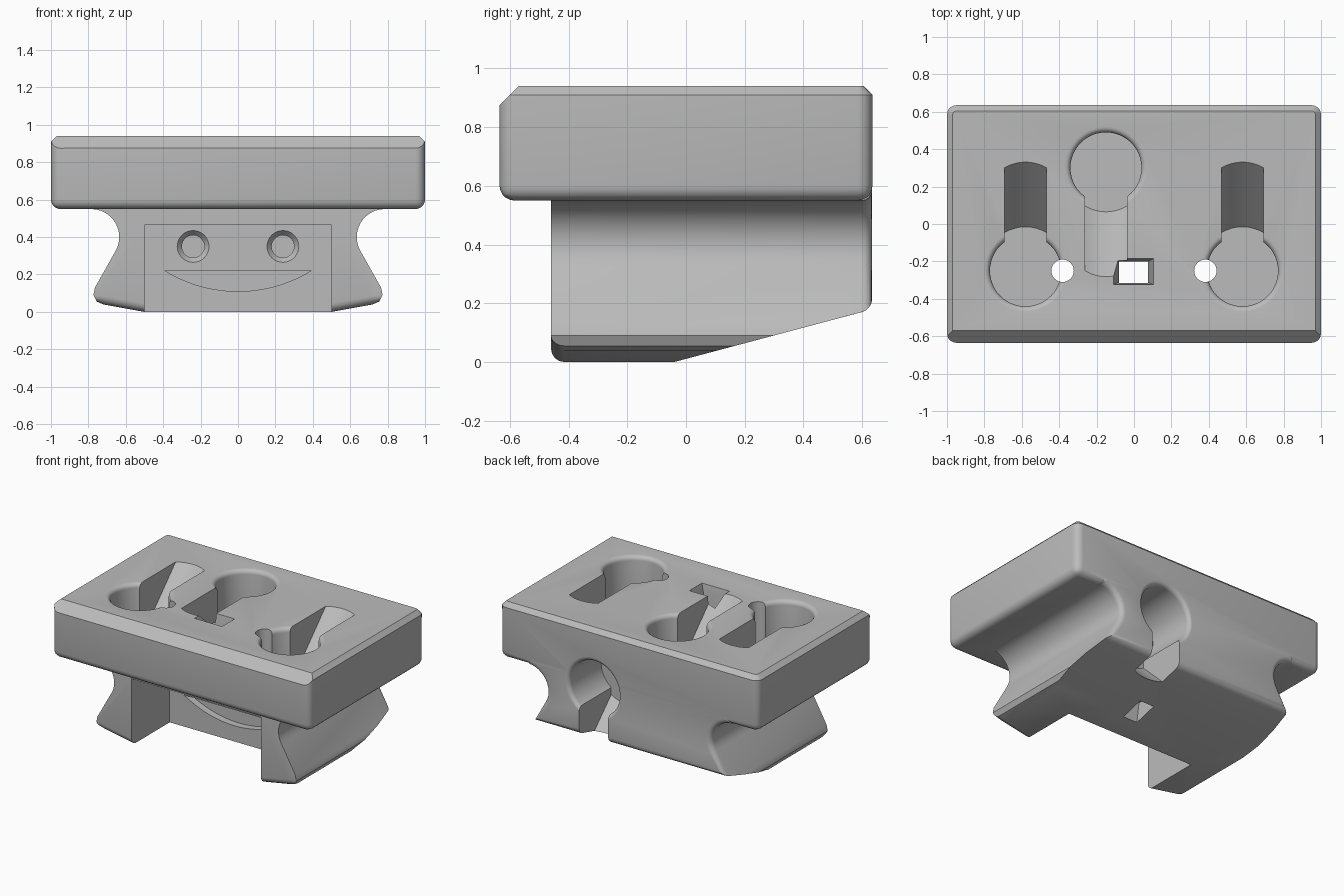
import bpy, bmesh, math
from mathutils import Matrix, Vector

if "Cube" in bpy.data.objects:
    bpy.data.objects.remove(bpy.data.objects["Cube"], do_unlink=True)

grey = bpy.data.materials.new("mid_grey")
grey.use_nodes = True
grey.diffuse_color = (0.5, 0.5, 0.5, 1)
grey.node_tree.nodes["Principled BSDF"].inputs["Base Color"].default_value = (0.5, 0.5, 0.5, 1)


def finish(name, bm, matrix=None):
    if matrix:
        bm.transform(matrix)
    bmesh.ops.recalc_face_normals(bm, faces=bm.faces)
    mesh = bpy.data.meshes.new(name)
    bm.to_mesh(mesh)
    bm.free()
    mesh.materials.append(grey)
    obj = bpy.data.objects.new(name, mesh)
    bpy.context.collection.objects.link(obj)
    return obj


def loft(ring_a, ring_b):
    bm = bmesh.new()
    a, b = ([bm.verts.new(p) for p in ring] for ring in (ring_a, ring_b))
    bm.faces.new(a)
    bm.faces.new(b[::-1])
    for i in range(len(a)):
        j = (i + 1) % len(a)
        bm.faces.new((a[i], b[i], b[j], a[j]))
    return bm


def rect(x0, x1, y0, y1, z):
    return [(x0, y0, z), (x1, y0, z), (x1, y1, z), (x0, y1, z)]


def lathe(profile, steps=48):
    """Closed solid turned around z from (radius, height) pairs."""
    bm = bmesh.new()
    rings = []
    for r, z in profile:
        rings.append([bm.verts.new((r * math.cos(t), r * math.sin(t), z))
                      for t in (2 * math.pi * i / steps for i in range(steps))])
    for a, b in zip(rings, rings[1:]):
        for i in range(steps):
            j = (i + 1) % steps
            bm.faces.new((a[i], a[j], b[j], b[i]))
    bm.faces.new(rings[0])
    bm.faces.new(rings[-1])
    return bm


def combine(target, tool, operation='DIFFERENCE'):
    mod = target.modifiers.new("shape", 'BOOLEAN')
    mod.operation, mod.object, mod.solver = operation, tool, 'EXACT'
    bpy.context.view_layer.objects.active = target
    bpy.ops.object.modifier_apply(modifier=mod.name)
    bpy.data.objects.remove(tool, do_unlink=True)


def place(x, y, z, angle=0, axis='Z'):
    return Matrix.Translation((x, y, z)) @ Matrix.Rotation(math.radians(angle), 4, axis)


def cut_plane(bm, point, normal):
    res = bmesh.ops.bisect_plane(bm, geom=bm.verts[:] + bm.edges[:] + bm.faces[:],
                                 plane_co=point, plane_no=normal, clear_outer=True)
    edges = [e for e in res["geom_cut"] if isinstance(e, bmesh.types.BMEdge)]
    bmesh.ops.contextual_create(bm, geom=edges)


def round_edges(bm, test, size, segments):
    edges = [e for e in bm.edges if test(*(v.co for v in e.verts))]
    bmesh.ops.bevel(bm, geom=edges, offset=size, segments=segments,
                    profile=0.5, affect='EDGES', clamp_overlap=False)


# Top slab: rounded sides and underside, chamfered top, larger front chamfer
TOP, BACK = 0.94, 0.635
bm = loft(rect(-1, 1, -BACK, BACK, 0.55), rect(-1, 1, -BACK, BACK, TOP))
round_edges(bm, lambda a, b: min(a.z, b.z) < 0.6, 0.05, 5)
round_edges(bm, lambda a, b: min(a.z, b.z) > TOP - 0.001, 0.03, 1)
cut_plane(bm, (0, -BACK, 0.875), (0, -1, 1))
holder = finish("mount_block", bm)

# Dovetail foot: waisted profile run front to back, sloped underneath
half = [(0.5, 0), (0.72, 0.04), (0.755, 0.055), (0.773, 0.09), (0.765, 0.13)]
for i in range(13):
    t = math.radians(210 - 10 * i)
    half.append((0.785 + 0.15 * math.cos(t), 0.4 + 0.15 * math.sin(t)))
half += [(0.785, 0.6), (0.7, 0.7)]
outline = half + [(-x, z) for x, z in reversed(half)]
REAR = BACK - 0.001
bm = loft([(x, -0.46, z) for x, z in outline], [(x, REAR, z) for x, z in outline])
bmesh.ops.recalc_face_normals(bm, faces=bm.faces)
cut_plane(bm, (0, -0.04, 0), (0, 0.266, -1))
round_edges(bm, lambda a, b: min(a.y, b.y) > REAR - 0.001, 0.035, 4)
round_edges(bm, lambda a, b: max(a.y, b.y) < -0.459 and max(a.z, b.z) < 0.06, 0.045, 4)
foot = finish("dovetail_foot", bm)
combine(holder, foot, 'UNION')

# Front recess between the two legs
combine(holder, finish("recess_cutter", loft(rect(-0.5, 0.5, -0.7, -0.04, -0.2),
                                             rect(-0.5, 0.5, -0.7, -0.04, 0.465))))

# Keyholes: a round pocket with a soft rim and a ramped slot
DEPTH = 0.355
rim = [(0.19, -DEPTH)]
for i in range(6):
    t = math.radians(18 * i)
    rim.append((0.19 + 0.03 * (1 - math.cos(t)), -0.03 + 0.03 * math.sin(t)))
rim.append((0.22, 0.06))


def slot_ring(reach, z):
    xs = [0.112 * (1 - i / 4) for i in range(9)]
    arc = [(x, reach - 0.22 + math.sqrt(0.22 ** 2 - x * x), z) for x in xs]
    return [(-0.112, 0, z), (0.112, 0, z)] + arc


for spot in (place(0.58, -0.25, TOP), place(-0.58, -0.25, TOP),
             place(-0.15, 0.3, TOP, 180), place(0.27, BACK, 0.52, -90, 'X')):
    combine(holder, finish("pocket_cutter", lathe(rim), spot))
    ramp = loft(slot_ring(0.235, -DEPTH), slot_ring(0.63, 0.05))
    combine(holder, finish("ramp_cutter", ramp, spot))

# Round through holes and eye sockets, one of each per side
for side in (-1, 1):
    drill = lathe([(0.06, 0.3), (0.06, 1.1)], 32)
    combine(holder, finish("drill_cutter", drill, place(side * 0.382, -0.25, 0)))
    eye = lathe([(0.06, -0.1), (0.06, -0.03), (0.085, 0), (0.085, 0.05)], 32)
    combine(holder, finish("eye_cutter", eye, place(side * 0.24, -0.04, 0.35, 90, 'X')))

# Smile pocket on the recess wall
smile = []
for i in range(25):
    x = -0.39 + 0.78 * i / 24
    smile.append((x, 0.856 - math.sqrt(0.746 ** 2 - x * x)))
combine(holder, finish("smile_cutter", loft([(x, -0.1, z) for x, z in smile],
                                            [(x, 0.01, z) for x, z in smile])))

# Square passage with a flared mouth, and a small slot in the sloped underside
combine(holder, finish("passage_cutter", loft(rect(-0.08, 0.075, -0.315, -0.2, 0.3),
                                              rect(-0.08, 0.075, -0.315, -0.2, 0.95))))
combine(holder, finish("mouth_cutter", loft(rect(-0.08, 0.075, -0.31, -0.2, 0.84),
                                            rect(-0.11, 0.105, -0.325, -0.185, 0.945))))
combine(holder, finish("under_slot_cutter", loft(rect(0.06, 0.17, 0.08, 0.29, -0.1),
                                                 rect(0.06, 0.17, 0.12, 0.25, 0.17))))

# Smooth curved faces, keep sharp edges
bpy.ops.object.select_all(action='DESELECT')
holder.select_set(True)
bpy.context.view_layer.objects.active = holder
bpy.ops.object.shade_smooth_by_angle(angle=math.radians(30))
